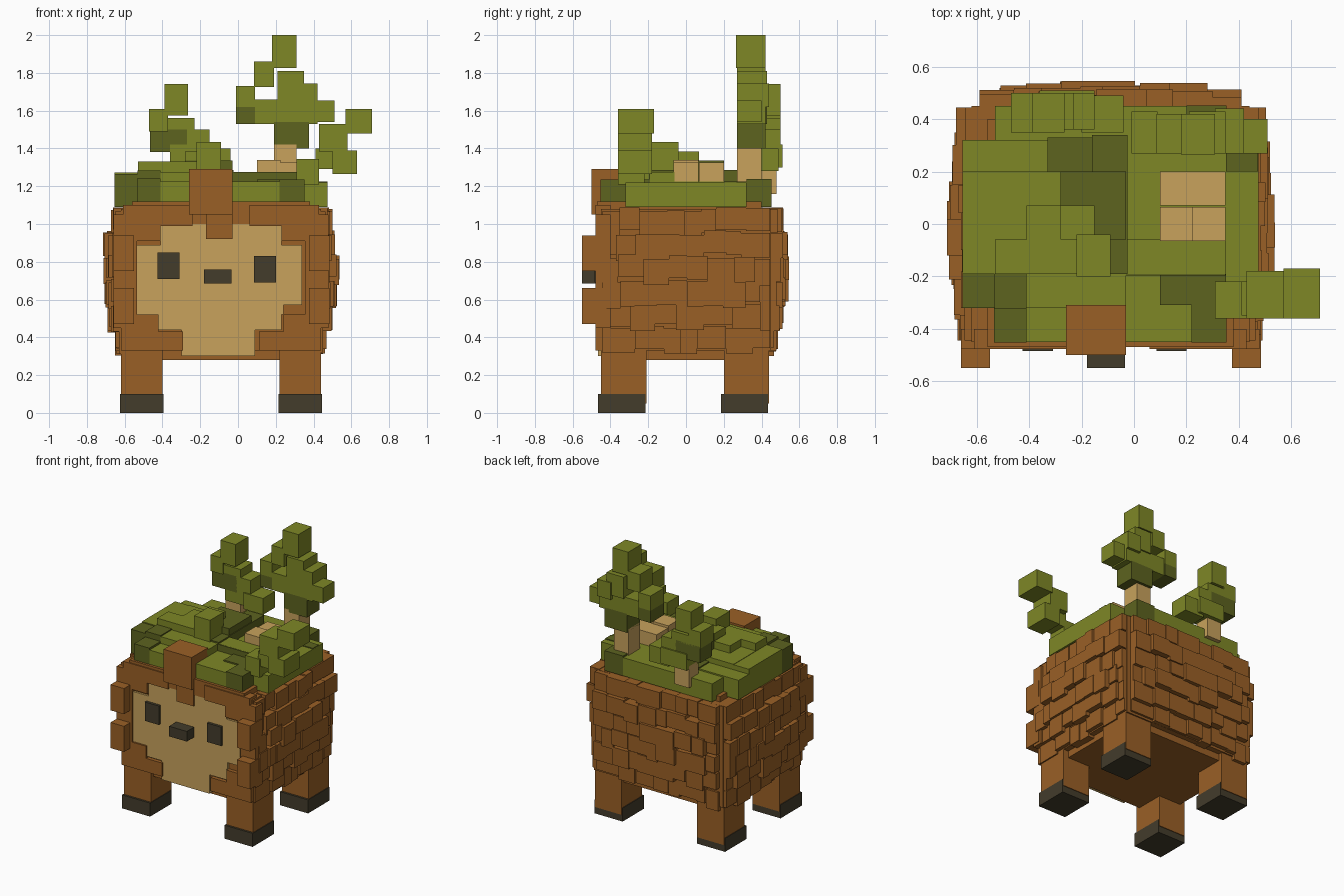
import bpy, bmesh, random
from mathutils import Vector

random.seed(4)
if "Cube" in bpy.data.objects:
    bpy.data.objects.remove(bpy.data.objects["Cube"])


def material(name, hex_code):
    """Flat material from a display colour, stored as linear values."""
    srgb = [c / 255 for c in bytes.fromhex(hex_code)]
    colour = [((c + 0.055) / 1.055) ** 2.4 for c in srgb] + [1]
    mat = bpy.data.materials.new(name)
    mat.use_nodes = True
    mat.diffuse_color = colour
    mat.node_tree.nodes["Principled BSDF"].inputs["Base Color"].default_value = colour
    return mat


BARK = material("bark_brown", "9A6026")
TAN = material("pale_wood", "C8A25C")
DARK = material("charcoal", "433C2B")
LEAF = material("leaf_green", "7E8726")
SHADE = material("deep_leaf_green", "5D631F")


def add_box(bm, x, y, z):
    low, high = Vector((x[0], y[0], z[0])), Vector((x[1], y[1], z[1]))
    verts = bmesh.ops.create_cube(bm, size=1)["verts"]
    bmesh.ops.scale(bm, vec=high - low, verts=verts)
    bmesh.ops.translate(bm, vec=(low + high) / 2, verts=verts)


def finish(name, bm, mat):
    mesh = bpy.data.meshes.new(name)
    bm.to_mesh(mesh)
    bm.free()
    mesh.materials.append(mat)
    bpy.context.scene.collection.objects.link(bpy.data.objects.new(name, mesh))


def block(name, mat, x, y, z):
    bm = bmesh.new()
    add_box(bm, x, y, z)
    finish(name, bm, mat)


# Body core; the body's middle sits left of the origin
MID = -0.09
block("body_core", BARK, x=(-0.62, 0.44), y=(-0.45, 0.45), z=(0.33, 1.08))
block("belly", BARK, x=(-0.58, 0.4), y=(-0.42, 0.41), z=(0.28, 0.35))
block("body_top_ridge", BARK, x=(-0.56, 0.38), y=(-0.47, 0.4), z=(1.0, 1.12))

# Legs and hooves
for side, x in (("left", 0.33), ("right", -0.51)):
    for end, y in (("front", -0.33), ("back", 0.32)):
        block(f"{end}_{side}_leg", BARK, x=(x - 0.11, x + 0.11), y=(y - 0.12, y + 0.12), z=(0.05, 0.4))
        shift = y - 0.01
        block(f"{end}_{side}_hoof", DARK, x=(x - 0.115, x + 0.115), y=(shift - 0.125, shift + 0.125), z=(0, 0.1))

# Shaggy scales: staggered rows bulging out of the two sides and the back
ROW_BULGE = (0.02, 0.06, 0.078, 0.085, 0.08, 0.05)
ROW = 0.125


def scales(name, half, place):
    """Rows of random plates; place(bm, span, reach, z) puts one on its wall."""
    bm = bmesh.new()
    for row, bulge in enumerate(ROW_BULGE):
        bottom = 0.33 + row * ROW
        u = -half
        while u < half - 0.02:
            end = min(u + random.uniform(0.07, 0.16), half)
            if half - end < 0.05:
                end = half
            edge = abs(u + end) / 2 / half
            reach = bulge * (1 - 0.65 * edge ** 3) + random.uniform(-0.014, 0.014)
            drop = random.uniform(-0.03, 0.02)
            place(bm, (u, end), max(reach, 0.01), (bottom + drop, bottom + ROW + drop / 2))
            u = end
    finish(name, bm, BARK)


scales("left_scales", 0.445, lambda bm, s, r, z: add_box(bm, (0.4, 0.44 + r), s, z))
scales("right_scales", 0.445, lambda bm, s, r, z: add_box(bm, (-0.62 - r, -0.58), s, z))
scales("back_scales", 0.5, lambda bm, s, r, z: add_box(bm, (MID + s[0], MID + s[1]), (0.4, 0.455 + r), z))

# Face panel in stacked steps
face = bmesh.new()
for left, right, low, high in ((-0.41, 0.23, 0.86, 1.0), (-0.55, 0.34, 0.57, 0.89),
                               (-0.55, 0.24, 0.52, 0.57), (-0.42, 0.23, 0.44, 0.52),
                               (-0.3, 0.09, 0.3, 0.44)):
    add_box(face, (left, right), (-0.465, -0.4), (low, high))
finish("face_panel", face, TAN)

# Fur framing the face, mirrored about the body's middle
fur = bmesh.new()
for side in (-1, 1):
    for inner, outer, low, high in ((0.445, 0.57, 0.45, 1.05), (0.32, 0.52, 0.91, 1.1),
                                    (0.33, 0.53, 0.33, 0.52), (0.2, 0.5, 0.33, 0.43),
                                    (0.15, 0.4, 0.99, 1.1)):
        ends = sorted((MID + side * inner, MID + side * outer))
        add_box(fur, ends, (-0.478, -0.4), (low, high))
finish("face_fur", fur, BARK)
for side, x in (("left", 0.43), ("right", -0.605)):
    for level, z in (("lower", 0.56), ("upper", 0.84)):
        block(f"{level}_{side}_cheek_tuft", BARK, x=(x - 0.055, x + 0.055), y=(-0.55, -0.42), z=(z - 0.09, z + 0.1))
block("brow_fur", BARK, x=(-0.17, -0.03), y=(-0.478, -0.4), z=(0.92, 1.08))
block("forelock", BARK, x=(-0.26, -0.03), y=(-0.5, -0.31), z=(1.05, 1.29))

# Eyes and nose
block("right_eye", DARK, x=(-0.425, -0.31), y=(-0.485, -0.44), z=(0.71, 0.85))
block("left_eye", DARK, x=(0.085, 0.2), y=(-0.485, -0.44), z=(0.69, 0.83))
block("nose", DARK, x=(-0.18, -0.035), y=(-0.55, -0.44), z=(0.685, 0.76))

# Grass carpet over the back
block("grass_carpet", LEAF, x=(-0.53, 0.35), y=(-0.45, 0.45), z=(1.09, 1.225))
block("right_grass_edge", LEAF, x=(-0.655, -0.5), y=(-0.19, 0.2), z=(1.09, 1.272))
block("right_grass_back", LEAF, x=(-0.655, -0.15), y=(0.19, 0.32), z=(1.09, 1.235))
block("right_grass_corner", SHADE, x=(-0.655, -0.53), y=(-0.32, -0.19), z=(1.09, 1.265))
block("left_grass_edge", LEAF, x=(0.3, 0.475), y=(-0.32, 0.32), z=(1.09, 1.22))
block("left_grass_patch", SHADE, x=(0.352, 0.474), y=(0.2, 0.27), z=(1.217, 1.226))
block("front_right_grass", SHADE, x=(-0.535, -0.41), y=(-0.453, -0.32), z=(1.09, 1.24))
block("front_left_grass", SHADE, x=(0.22, 0.353), y=(-0.453, -0.31), z=(1.09, 1.235))
block("back_left_grass", SHADE, x=(0.2, 0.353), y=(0.32, 0.452), z=(1.09, 1.237))

# Grass mounds, stepping up toward the middle
block("low_mound", LEAF, x=(-0.53, -0.03), y=(-0.32, 0.2), z=(1.2, 1.275))
block("low_mound_shade", SHADE, x=(-0.532, -0.41), y=(-0.322, -0.19), z=(1.2, 1.283))
block("left_mound_shade", SHADE, x=(0.1, 0.352), y=(-0.31, -0.19), z=(1.2, 1.235))
block("left_mound", LEAF, x=(-0.03, 0.35), y=(-0.19, -0.06), z=(1.2, 1.275))
block("left_mound_front", SHADE, x=(-0.03, 0.35), y=(-0.196, -0.188), z=(1.2, 1.274))
block("front_mound", LEAF, x=(-0.53, -0.15), y=(-0.19, -0.06), z=(1.25, 1.33))
block("middle_mound", LEAF, x=(-0.41, -0.15), y=(-0.07, 0.07), z=(1.25, 1.33))
block("mound_ridge", SHADE, x=(-0.28, -0.03), y=(-0.06, 0.2), z=(1.22, 1.335))
block("mound_step", LEAF, x=(-0.28, -0.15), y=(-0.06, 0.07), z=(1.25, 1.385))
block("mound_valley", SHADE, x=(-0.16, -0.025), y=(-0.19, 0.34), z=(1.2, 1.285))
block("mound_knob", LEAF, x=(-0.22, -0.09), y=(-0.2, -0.04), z=(1.25, 1.435))
block("mound_hollow", SHADE, x=(-0.33, -0.15), y=(0.2, 0.33), z=(1.2, 1.243))

# Stump made of four wooden blocks
for x in (0.1, 0.225):
    for y in (-0.065, 0.07):
        top = 1.34 if x < 0.2 and y < 0 else 1.325
        block("stump_block", TAN, x=(x, x + 0.125), y=(y, y + 0.13), z=(1.2, top))

# Tall tree at the back left
block("tall_trunk", TAN, x=(0.19, 0.31), y=(0.27, 0.4), z=(1.2, 1.42))
block("tall_foliage_base", SHADE, x=(0.19, 0.375), y=(0.27, 0.42), z=(1.4, 1.54))
block("tall_foliage_middle", LEAF, x=(0.09, 0.42), y=(0.27, 0.42), z=(1.53, 1.66))
block("tall_foliage_right", LEAF, x=(-0.01, 0.09), y=(0.27, 0.43), z=(1.62, 1.73))
block("tall_foliage_right_base", SHADE, x=(-0.01, 0.09), y=(0.27, 0.43), z=(1.53, 1.62))
block("tall_foliage_left", LEAF, x=(0.31, 0.42), y=(0.27, 0.44), z=(1.62, 1.745))
block("tall_foliage_far_left", LEAF, x=(0.37, 0.51), y=(0.27, 0.4), z=(1.54, 1.655))
block("tall_foliage_neck", LEAF, x=(0.21, 0.35), y=(0.27, 0.43), z=(1.65, 1.81))
block("tall_foliage_shoulder", LEAF, x=(0.085, 0.19), y=(0.27, 0.42), z=(1.725, 1.86))
block("tall_foliage_crown", LEAF, x=(0.18, 0.31), y=(0.265, 0.42), z=(1.825, 2.0))

# Small tree at the back right
block("small_trunk", TAN, x=(-0.36, -0.24), y=(0.37, 0.48), z=(1.16, 1.32))
block("small_foliage_base", LEAF, x=(-0.36, -0.15), y=(0.36, 0.51), z=(1.3, 1.42))
block("small_foliage_left", LEAF, x=(-0.2, -0.04), y=(0.35, 0.49), z=(1.28, 1.4))
block("small_foliage_step", LEAF, x=(-0.27, -0.15), y=(0.36, 0.5), z=(1.4, 1.5))
block("small_foliage_middle", SHADE, x=(-0.465, -0.26), y=(0.36, 0.5), z=(1.38, 1.5))
block("small_foliage_right", LEAF, x=(-0.47, -0.37), y=(0.35, 0.5), z=(1.49, 1.61))
block("small_foliage_neck", LEAF, x=(-0.37, -0.23), y=(0.36, 0.5), z=(1.49, 1.56))
block("small_foliage_crown", LEAF, x=(-0.39, -0.265), y=(0.35, 0.5), z=(1.575, 1.74))

# Leaning branch at the front left
block("branch_base", LEAF, x=(0.31, 0.43), y=(-0.36, -0.22), z=(1.21, 1.345))
block("branch_side", LEAF, x=(0.5, 0.63), y=(-0.36, -0.18), z=(1.265, 1.39))
block("branch_link", LEAF, x=(0.41, 0.52), y=(-0.35, -0.22), z=(1.29, 1.4))
block("branch_middle", LEAF, x=(0.43, 0.58), y=(-0.36, -0.18), z=(1.385, 1.53))
block("branch_tip", LEAF, x=(0.57, 0.71), y=(-0.36, -0.17), z=(1.48, 1.61))
